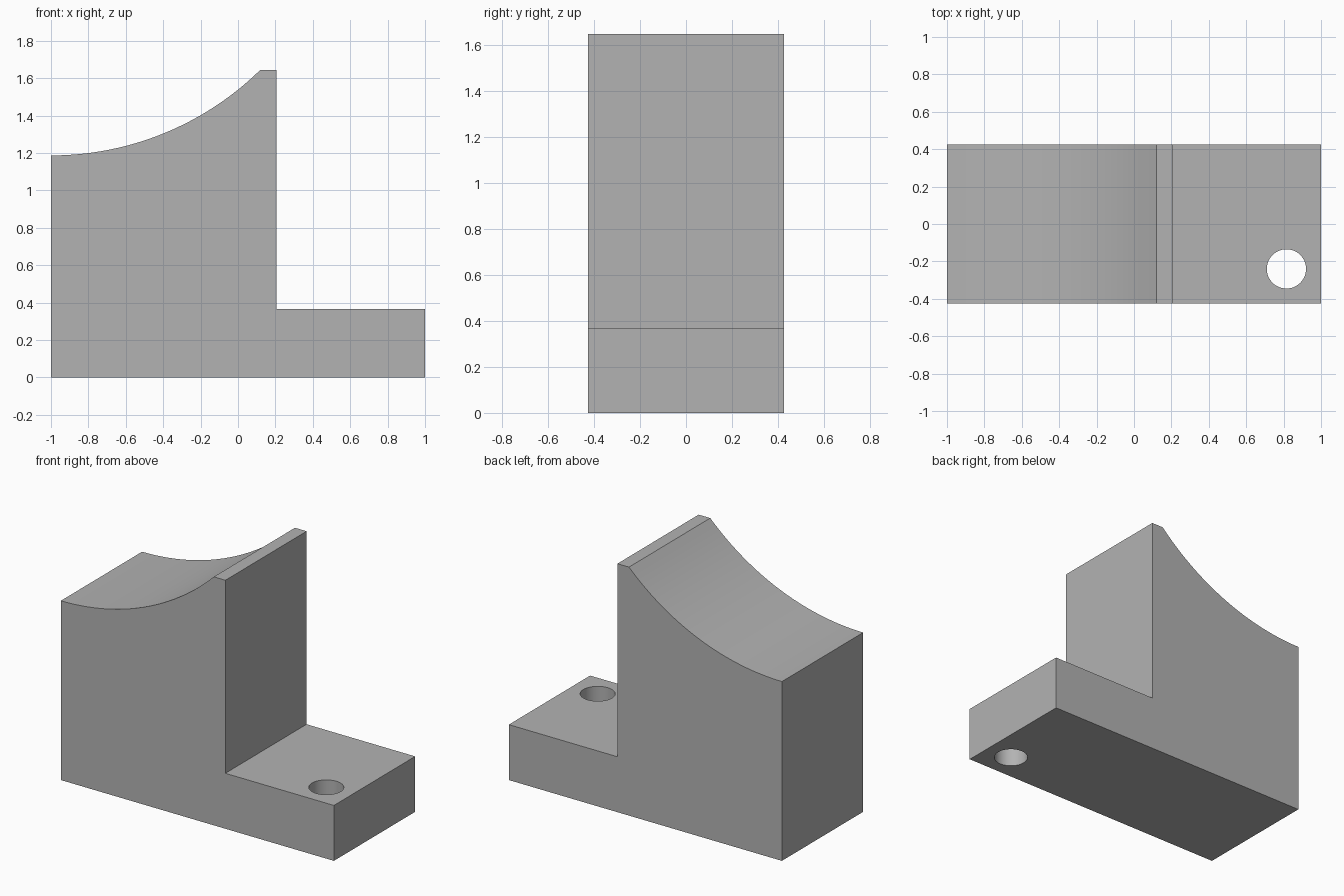
import bpy, bmesh, math

cube = bpy.data.objects.get("Cube")
if cube:
    bpy.data.objects.remove(cube, do_unlink=True)

HALF_DEPTH = 0.425
FOOT_TOP, TOP = 0.367, 1.645
SADDLE_LOW, RADIUS = 1.187, 1.598
LEFT, LIP, WALL, RIGHT = -1.0, 0.12, 0.205, 1.0

grey = bpy.data.materials.new("plain grey")
grey.use_nodes = True
color = (0.45, 0.45, 0.45, 1)
grey.diffuse_color = color
grey.node_tree.nodes["Principled BSDF"].inputs["Base Color"].default_value = color


def add_object(name, bm):
    bmesh.ops.recalc_face_normals(bm, faces=bm.faces)
    mesh = bpy.data.meshes.new(name)
    bm.to_mesh(mesh)
    bm.free()
    mesh.materials.append(grey)
    obj = bpy.data.objects.new(name, mesh)
    bpy.context.collection.objects.link(obj)
    return obj


# Side profile: L-shaped foot and post with a concave circular saddle
profile = [(LEFT, 0), (RIGHT, 0), (RIGHT, FOOT_TOP), (WALL, FOOT_TOP), (WALL, TOP)]
steps = 24
sweep = math.asin((LIP - LEFT) / RADIUS)
for i in range(steps, -1, -1):
    a = sweep * i / steps
    profile.append((LEFT + RADIUS * math.sin(a),
                    SADDLE_LOW + RADIUS * (1 - math.cos(a))))

bm = bmesh.new()
face = bm.faces.new([bm.verts.new((x, -HALF_DEPTH, z)) for x, z in profile])
sides = bmesh.ops.extrude_face_region(bm, geom=[face], use_keep_orig=True)["geom"]
bmesh.ops.translate(bm, vec=(0, 2 * HALF_DEPTH, 0),
                    verts=[v for v in sides if isinstance(v, bmesh.types.BMVert)])
block = add_object("saddle_block", bm)

# Bolt hole through the foot, offset toward the front
bm = bmesh.new()
bmesh.ops.create_cone(bm, cap_ends=True, segments=48, radius1=0.105, radius2=0.105, depth=1)
bmesh.ops.translate(bm, vec=(0.815, -0.24, FOOT_TOP / 2), verts=bm.verts)
cutter = add_object("bolt_hole_cutter", bm)
cutter.hide_render = True

hole = block.modifiers.new("bolt_hole", 'BOOLEAN')
hole.operation = 'DIFFERENCE'
hole.solver = 'EXACT'
hole.object = cutter

# Bake the hole, drop the cutter, then smooth only the curved surfaces
bpy.ops.object.select_all(action='DESELECT')
bpy.context.view_layer.objects.active = block
block.select_set(True)
bpy.ops.object.modifier_apply(modifier=hole.name)
bpy.data.objects.remove(cutter, do_unlink=True)
bpy.ops.object.shade_smooth_by_angle(angle=math.radians(20))
